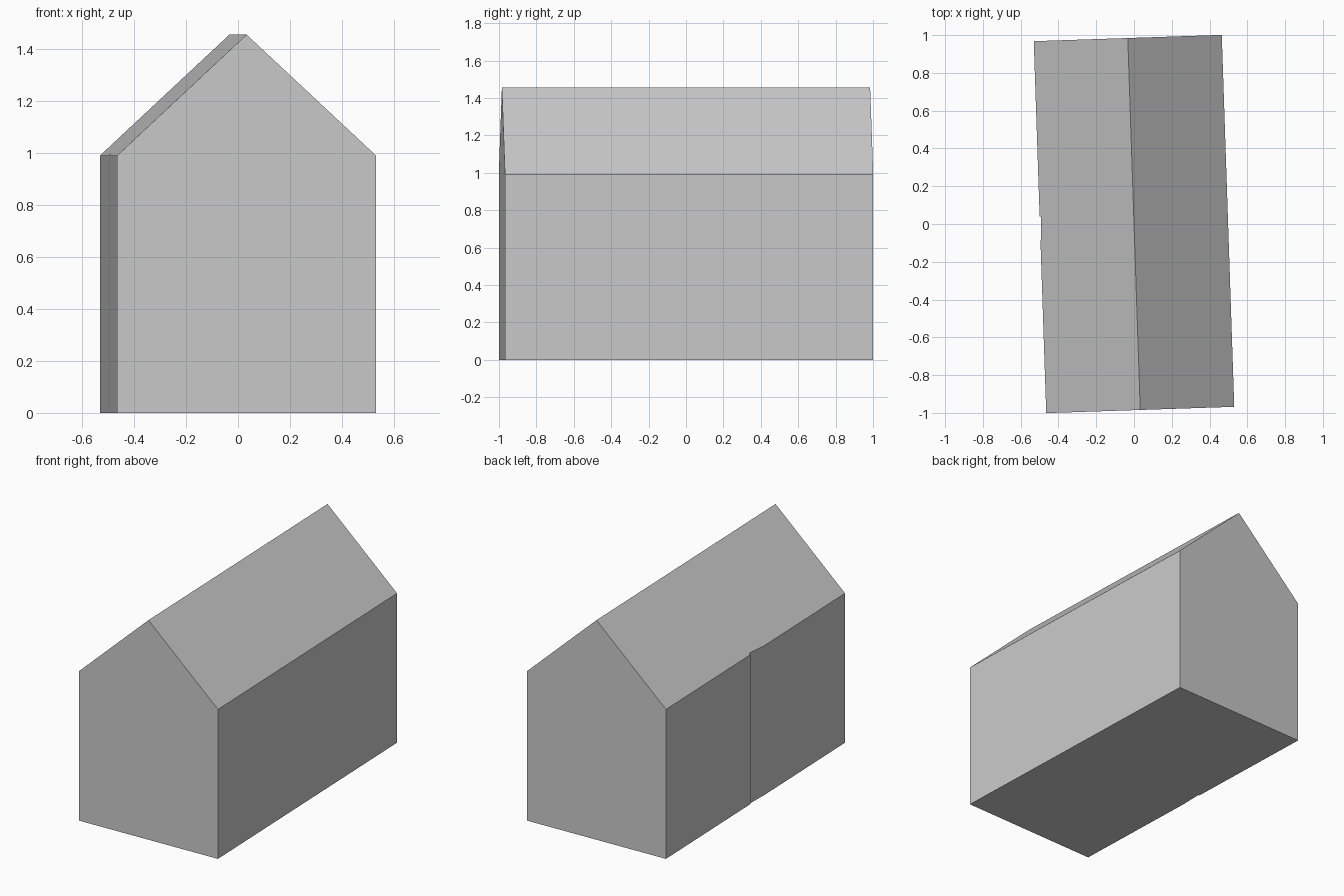
import bpy
import bmesh
import math
from mathutils import Matrix

HALF_W, HALF_L = 0.498, 0.985
EAVE, RIDGE = 0.99, 1.455
TURN = Matrix.Rotation(math.radians(1.92), 4, 'Z')

default = bpy.data.objects.get("Cube")
if default:
    bpy.data.objects.remove(default, do_unlink=True)


def make_material(name, colour):
    mat = bpy.data.materials.new(name)
    mat.use_nodes = True
    mat.diffuse_color = colour
    mat.node_tree.nodes["Principled BSDF"].inputs["Base Color"].default_value = colour
    return mat


def extrude_profile(name, points, offset):
    """Closed prism from a flat outline, swept along offset."""
    bm = bmesh.new()
    face = bm.faces.new([bm.verts.new(p) for p in points])
    swept = bmesh.ops.extrude_face_region(bm, geom=[face], use_keep_orig=True)
    verts = [g for g in swept["geom"] if isinstance(g, bmesh.types.BMVert)]
    bmesh.ops.translate(bm, vec=offset, verts=verts)
    bmesh.ops.recalc_face_normals(bm, faces=bm.faces)
    bm.transform(TURN)
    mesh = bpy.data.meshes.new(name)
    bm.to_mesh(mesh)
    bm.free()
    obj = bpy.data.objects.new(name, mesh)
    bpy.context.collection.objects.link(obj)
    return obj


grey = make_material("plain grey", (0.59, 0.59, 0.59, 1))

# Gabled house body
outline = [(-HALF_W, 0), (HALF_W, 0), (HALF_W, EAVE), (0, RIDGE), (-HALF_W, EAVE)]
house = extrude_profile("house_body", [(x, -HALF_L, z) for x, z in outline],
                        (0, 2 * HALF_L, 0))
house.data.materials.append(grey)

# Shallow full-height wedge recess in the right wall
wedge = [(-HALF_W - 0.05, 0.057), (-HALF_W + 0.008, 0.057),
         (-HALF_W + 0.001, -0.083), (-HALF_W - 0.05, -0.083)]
cutter = extrude_profile("recess_cutter", [(x, y, -0.1) for x, y in wedge], (0, 0, 1.5))
cutter.data.materials.append(grey)
cutter.hide_render = True

cut = house.modifiers.new("recess", 'BOOLEAN')
cut.operation = 'DIFFERENCE'
cut.solver = 'EXACT'
cut.object = cutter

# Apply the cut and discard the helper
bpy.context.view_layer.objects.active = house
bpy.ops.object.modifier_apply(modifier=cut.name)
bpy.data.objects.remove(cutter, do_unlink=True)
